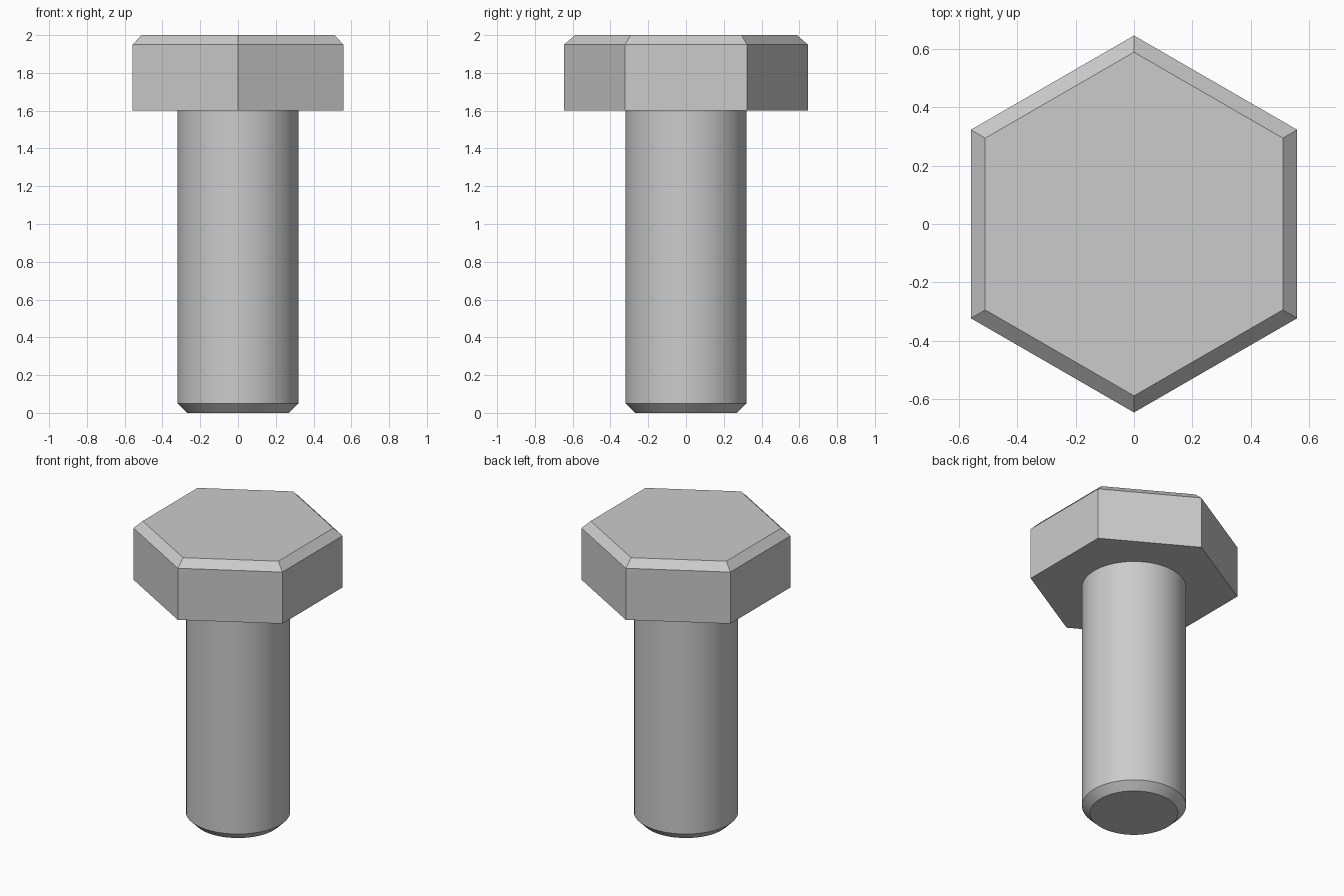
import bpy, bmesh
from math import sin, cos, pi

if "Cube" in bpy.data.objects:
    bpy.data.objects.remove(bpy.data.objects["Cube"])


def stacked_prism(name, profile, sides, start=0.0):
    """Closed solid made of stacked rings; profile is (radius, z) bottom to top."""
    bm = bmesh.new()
    rings = []
    for r, z in profile:
        angles = [start + 2 * pi * i / sides for i in range(sides)]
        rings.append([bm.verts.new((r * cos(a), r * sin(a), z)) for a in angles])
    for low, high in zip(rings, rings[1:]):
        for i in range(sides):
            j = (i + 1) % sides
            bm.faces.new((low[i], low[j], high[j], high[i]))
    bm.faces.new(rings[0][::-1])
    bm.faces.new(rings[-1])
    mesh = bpy.data.meshes.new(name)
    bm.to_mesh(mesh)
    bm.free()
    obj = bpy.data.objects.new(name, mesh)
    bpy.context.collection.objects.link(obj)
    return obj


# Hexagonal head with chamfered top, points along y
stacked_prism("hex_head", [(0.645, 1.6), (0.645, 1.95), (0.588, 2.0)], 6, pi / 2)

# Round shank with chamfered tip, seated slightly into the head
shank = stacked_prism("shank", [(0.27, 0.0), (0.32, 0.05), (0.32, 1.62)], 64)
bpy.context.view_layer.objects.active = shank
shank.select_set(True)
bpy.ops.object.shade_smooth_by_angle(angle=pi / 6)
